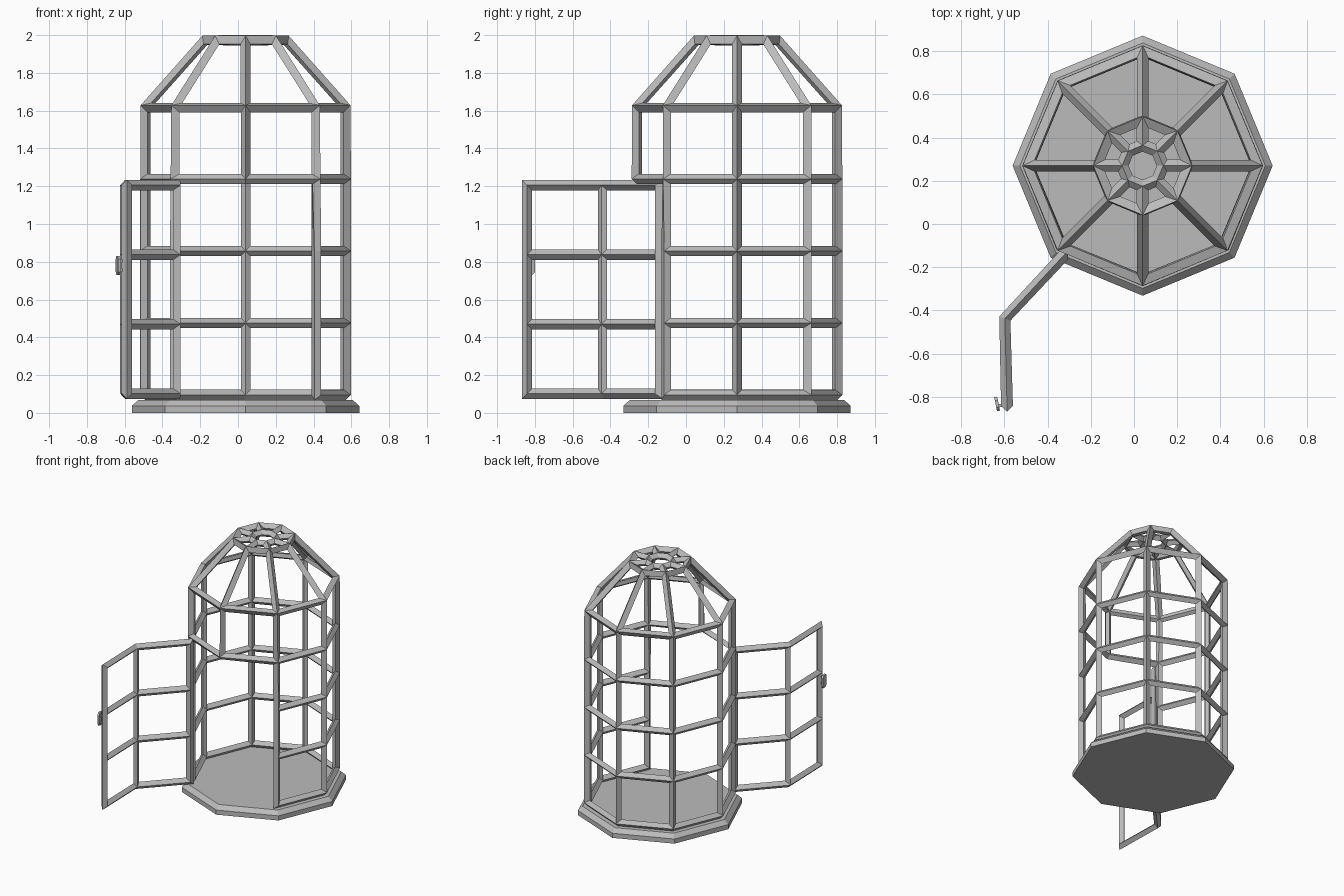
import bpy, bmesh, math
from mathutils import Vector

cube = bpy.data.objects.get("Cube")
if cube:
    bpy.data.objects.remove(cube, do_unlink=True)

CX, CY = 0.04, 0.27      # cage axis
BAR = 0.055              # bar thickness

grey = bpy.data.materials.new("grey metal")
grey.use_nodes = True
grey.diffuse_color = (0.5, 0.5, 0.5, 1)
grey.node_tree.nodes["Principled BSDF"].inputs["Base Color"].default_value = (0.5, 0.5, 0.5, 1)


def finish(bm, name):
    loose = [v for v in bm.verts if not v.link_faces]
    bmesh.ops.delete(bm, geom=loose, context='VERTS')
    bmesh.ops.recalc_face_normals(bm, faces=bm.faces)
    mesh = bpy.data.meshes.new(name)
    bm.to_mesh(mesh)
    bm.free()
    mesh.materials.append(grey)
    obj = bpy.data.objects.new(name, mesh)
    bpy.context.collection.objects.link(obj)
    return obj


def add_bars(obj):
    mod = obj.modifiers.new("bars", 'WIREFRAME')
    mod.thickness = BAR
    mod.offset = 0
    mod.use_even_offset = True
    mod.use_boundary = True
    mod.use_replace = True


def octagon_stack(bm, profile, skip=lambda level, side: False):
    """Octagonal rings from (radius, height) pairs, joined by quads."""
    rings = []
    for r, z in profile:
        rings.append([bm.verts.new((CX + r * math.cos(k * math.pi / 4),
                                    CY + r * math.sin(k * math.pi / 4), z))
                      for k in range(8)])
    for i, (low, high) in enumerate(zip(rings, rings[1:])):
        for k in range(8):
            if not skip(i, k):
                n = (k + 1) % 8
                bm.faces.new((low[k], low[n], high[n], high[k]))
    bm.faces.new(rings[-1])
    return rings


# Base plate with chamfered rim
bm = bmesh.new()
rings = octagon_stack(bm, [(0.602, 0), (0.602, 0.037), (0.568, 0.068)])
bm.faces.new(rings[0][::-1])
finish(bm, "base_plate")

# Cage: straight wall, sloping roof and spoked top, with a two-sided doorway
wall = [(0.53, 0.095 + 0.381 * i) for i in range(5)]
bm = bmesh.new()
octagon_stack(bm, wall + [(0.215, 1.973), (0.095, 1.973)],
              skip=lambda level, side: level < 3 and side in (5, 6))
add_bars(finish(bm, "cage_bars"))

# Open door: two hinged-out panels of three panes
path = [(-0.325, -0.145), (-0.598, -0.438), (-0.588, -0.842)]
heights = [0.102 + 0.368 * i for i in range(4)]
bm = bmesh.new()
grid = [[bm.verts.new((x, y, z)) for z in heights] for x, y in path]
for a, b in zip(grid, grid[1:]):
    for j in range(3):
        bm.faces.new((a[j], b[j], b[j + 1], a[j + 1]))
add_bars(finish(bm, "door_bars"))


def box(name, centre, size, turn=0, bevel=0):
    bm = bmesh.new()
    bmesh.ops.create_cube(bm, size=1)
    bmesh.ops.scale(bm, vec=Vector(size), verts=bm.verts)
    if bevel:
        edges = [e for e in bm.edges
                 if abs(e.verts[0].co.x - e.verts[1].co.x) > size[0] / 2]
        bmesh.ops.bevel(bm, geom=edges, offset=bevel, segments=1, affect='EDGES')
    obj = finish(bm, name)
    obj.location = centre
    obj.rotation_euler.z = turn


# Door handle and its two stubs
box("door_handle", (-0.634, -0.833, 0.78), (0.014, 0.066, 0.1), 0.2, 0.016)
for z in (0.755, 0.805):
    box("handle_stub", (-0.616, -0.84, z), (0.03, 0.014, 0.014))
